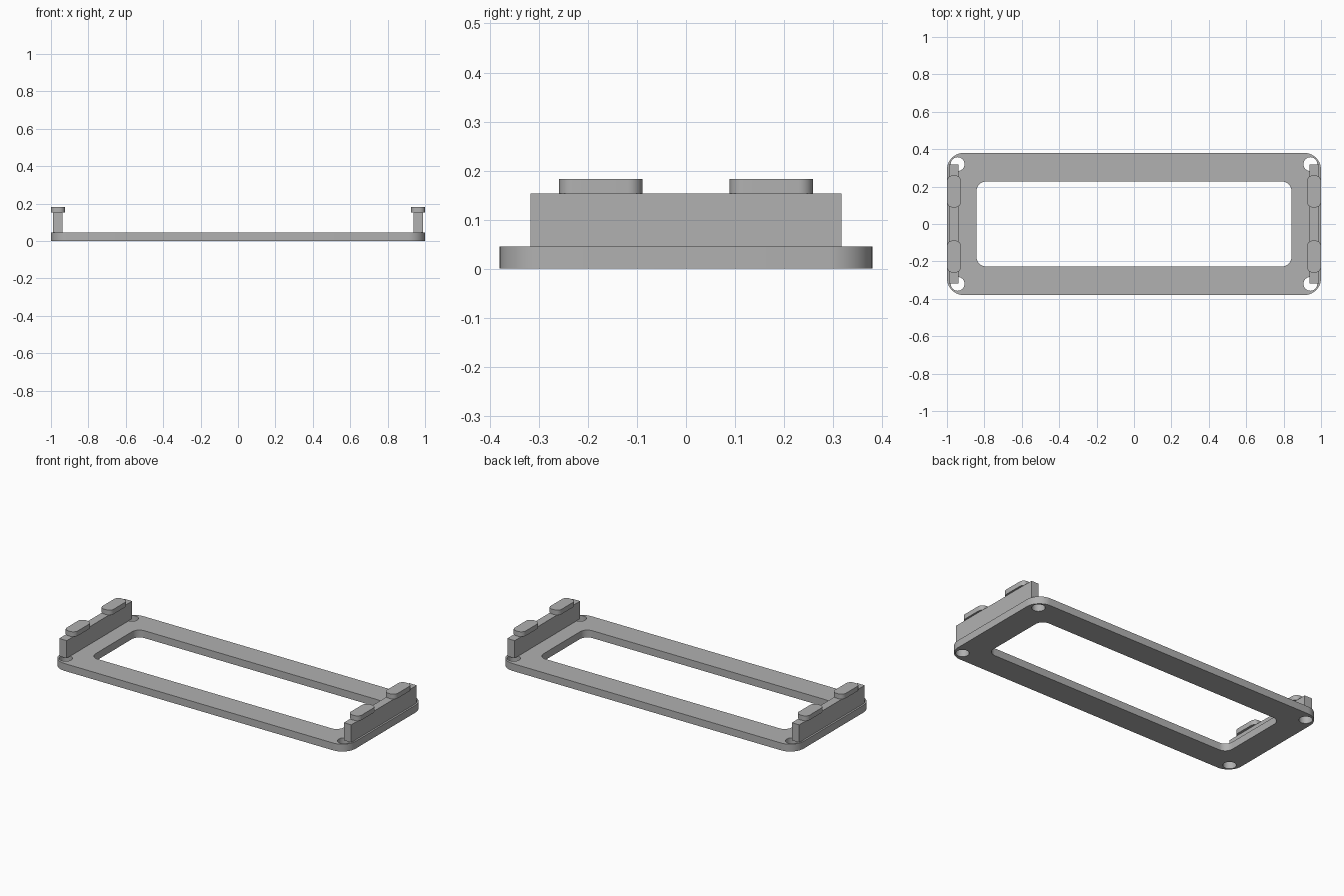
import bpy, bmesh
from math import pi, cos, sin

if "Cube" in bpy.data.objects:
    bpy.data.objects.remove(bpy.data.objects["Cube"])

grey = bpy.data.materials.new("mid grey")
grey.use_nodes = True
grey.diffuse_color = (0.44, 0.44, 0.44, 1)
grey.node_tree.nodes["Principled BSDF"].inputs["Base Color"].default_value = grey.diffuse_color


def rounded_rect(cx, cy, hx, hy, r, steps=10):
    """Outline of a rectangle with rounded corners."""
    pts = []
    for k, (sx, sy) in enumerate([(1, 1), (-1, 1), (-1, -1), (1, -1)]):
        for i in range(steps + 1):
            a = (k + i / steps) * pi / 2
            pts.append((cx + sx * (hx - r) + r * cos(a), cy + sy * (hy - r) + r * sin(a)))
    return pts


def circle(cx, cy, r, n=32):
    return [(cx + r * cos(2 * pi * i / n), cy + r * sin(2 * pi * i / n)) for i in range(n)]


def slab(name, outlines, z0, z1):
    """Extrude a flat outline; any further outlines become holes."""
    curve = bpy.data.curves.new(name + " profile", "CURVE")
    curve.dimensions = "2D"
    curve.fill_mode = "BOTH"
    curve.extrude = (z1 - z0) / 2
    for pts in outlines:
        s = curve.splines.new("POLY")
        s.points.add(len(pts) - 1)
        for p, (x, y) in zip(s.points, pts):
            p.co = (x, y, 0, 1)
        s.use_cyclic_u = True
    temp = bpy.data.objects.new(name + " profile", curve)
    bpy.context.collection.objects.link(temp)
    deps = bpy.context.evaluated_depsgraph_get()
    mesh = bpy.data.meshes.new_from_object(temp.evaluated_get(deps))
    bpy.data.objects.remove(temp)

    bm = bmesh.new()
    bm.from_mesh(mesh)
    bmesh.ops.remove_doubles(bm, verts=bm.verts, dist=1e-5)
    bmesh.ops.recalc_face_normals(bm, faces=bm.faces)
    bmesh.ops.translate(bm, verts=bm.verts, vec=(0, 0, (z0 + z1) / 2))
    bm.to_mesh(mesh)
    bm.free()
    mesh.materials.clear()
    mesh.materials.append(grey)
    obj = bpy.data.objects.new(name, mesh)
    bpy.context.collection.objects.link(obj)
    bpy.ops.object.select_all(action="DESELECT")
    obj.select_set(True)
    bpy.context.view_layer.objects.active = obj
    bpy.ops.object.shade_smooth_by_angle(angle=pi / 6)
    return obj


PLATE_TOP, WALL_TOP, PAD_TOP = 0.045, 0.153, 0.183

# Base frame with a central window and four corner screw holes
holes = [circle(sx * 0.943, sy * 0.32, 0.037) for sx in (-1, 1) for sy in (-1, 1)]
slab("base_frame",
     [rounded_rect(0, 0, 1, 0.38, 0.09), rounded_rect(0, 0, 0.842, 0.227, 0.05)] + holes,
     0, PLATE_TOP)

# End walls, each carrying two rounded pads
for side, sx in (("right", -1), ("left", 1)):
    x, hx, hy = sx * 0.964, 0.025, 0.317
    wall = [(x - hx, -hy), (x + hx, -hy), (x + hx, hy), (x - hx, hy)]
    slab(side + "_wall", [wall], PLATE_TOP, WALL_TOP)
    for end, sy in (("front", -1), ("back", 1)):
        slab(f"{side}_{end}_pad",
             [rounded_rect(sx * 0.9625, sy * 0.174, 0.0375, 0.085, 0.03)],
             WALL_TOP, PAD_TOP)
